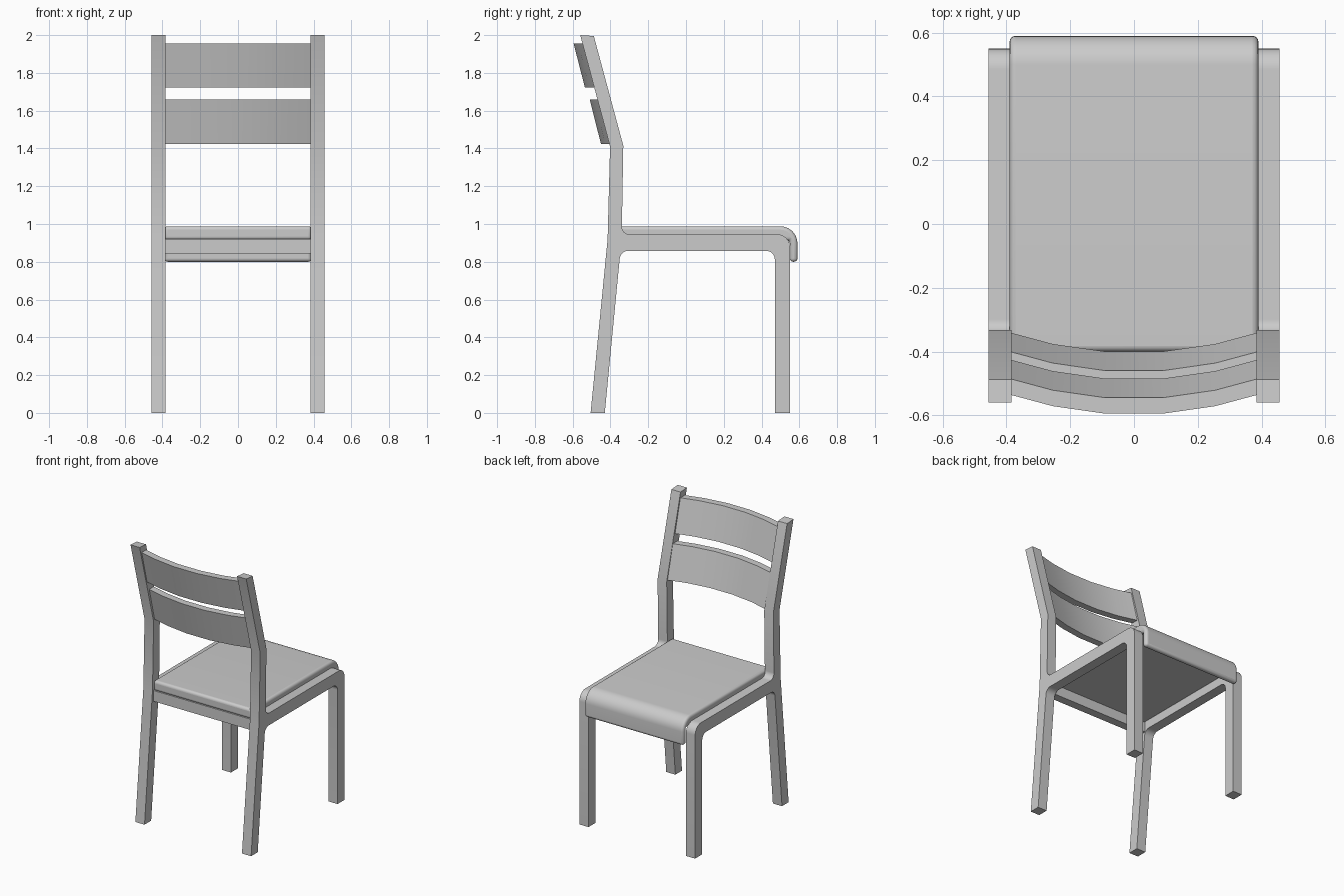
import bpy, bmesh, math
from mathutils import Vector

if "Cube" in bpy.data.objects:
    bpy.data.objects.remove(bpy.data.objects["Cube"])

grey = bpy.data.materials.new("mid grey")
grey.diffuse_color = (0.6, 0.6, 0.6, 1)
grey.use_nodes = True
grey.node_tree.nodes["Principled BSDF"].inputs["Base Color"].default_value = grey.diffuse_color


def fillet(points, steps=6):
    """Round the corners of a closed outline of (y, z, radius) points."""
    out = []
    n = len(points)
    for i, (y, z, r) in enumerate(points):
        p = Vector((y, z))
        if r == 0:
            out.append(p)
            continue
        a = (Vector(points[i - 1][:2]) - p).normalized()
        b = (Vector(points[(i + 1) % n][:2]) - p).normalized()
        half = a.angle(b) / 2
        centre = p + (a + b).normalized() * (r / math.sin(half))
        start = p + a * (r / math.tan(half)) - centre
        end = p + b * (r / math.tan(half)) - centre
        for k in range(steps + 1):
            out.append(centre + start.lerp(end, k / steps).normalized() * r)
    return out


def finish(name, bm, bevel=0):
    bmesh.ops.recalc_face_normals(bm, faces=bm.faces)
    me = bpy.data.meshes.new(name)
    bm.to_mesh(me)
    bm.free()
    me.materials.append(grey)
    ob = bpy.data.objects.new(name, me)
    bpy.context.collection.objects.link(ob)
    if bevel:
        mod = ob.modifiers.new("rounded edges", 'BEVEL')
        mod.width = bevel
        mod.segments = 4
        mod.limit_method = 'ANGLE'
        mod.angle_limit = math.radians(40)
    bpy.ops.object.select_all(action='DESELECT')
    ob.select_set(True)
    bpy.context.view_layer.objects.active = ob
    bpy.ops.object.shade_smooth_by_angle(angle=math.radians(30))
    return ob


def loft(name, sections, bevel=0):
    """Skin a row of matching closed cross-sections and cap both ends."""
    bm = bmesh.new()
    rings = [[bm.verts.new(p) for p in s] for s in sections]
    n = len(rings[0])
    for a, b in zip(rings, rings[1:]):
        for i in range(n):
            j = (i + 1) % n
            bm.faces.new((a[i], a[j], b[j], b[i]))
    bm.faces.new(rings[0])
    bm.faces.new(rings[-1])
    return finish(name, bm, bevel)


def prism(name, outline, x0, x1, bevel=0):
    return loft(name, [[(x, p[0], p[1]) for p in outline] for x in (x0, x1)], bevel)


# Side frames: back post, seat rail and front leg in one outline
frame = fillet([
    (-0.505, 0, 0), (-0.43, 0, 0), (-0.347, 0.858, 0.045), (0.47, 0.858, 0.045),
    (0.47, 0, 0), (0.55, 0, 0), (0.55, 0.945, 0.065), (-0.34, 0.945, 0.04),
    (-0.332, 1.415, 0), (-0.488, 1.995, 0), (-0.56, 2.0, 0),
    (-0.402, 1.41, 0), (-0.415, 0.92, 0)])
for side, s in (("left", -1), ("right", 1)):
    prism(side + "_frame", frame, s * 0.385, s * 0.457)

# Seat with a waterfall front lip
seat = fillet([
    (-0.40, 0.915, 0), (-0.40, 0.988, 0), (0.59, 0.988, 0.09),
    (0.59, 0.80, 0), (0.55, 0.80, 0), (0.55, 0.915, 0)])
prism("seat", seat, -0.39, 0.39, bevel=0.018)

# Rear rail under the seat
prism("rear_rail", [(-0.405, 0.843), (-0.345, 0.843), (-0.345, 0.92), (-0.405, 0.92)],
      -0.39, 0.39)

# Two curved, tilted back slats
for name, y, z0, z1 in (("lower_slat", -0.40, 1.423, 1.66), ("upper_slat", -0.485, 1.722, 1.955)):
    sections = []
    for x in (-0.39, -0.255, -0.09, 0.09, 0.255, 0.39):
        f = y + 0.06 * max(0, (x * x - 0.0081) / (0.39 ** 2 - 0.0081))
        sections.append([(x, f, z0), (x, f - 0.05, z0),
                         (x, f - 0.11, z1), (x, f - 0.06, z1)])
    loft(name, sections)
